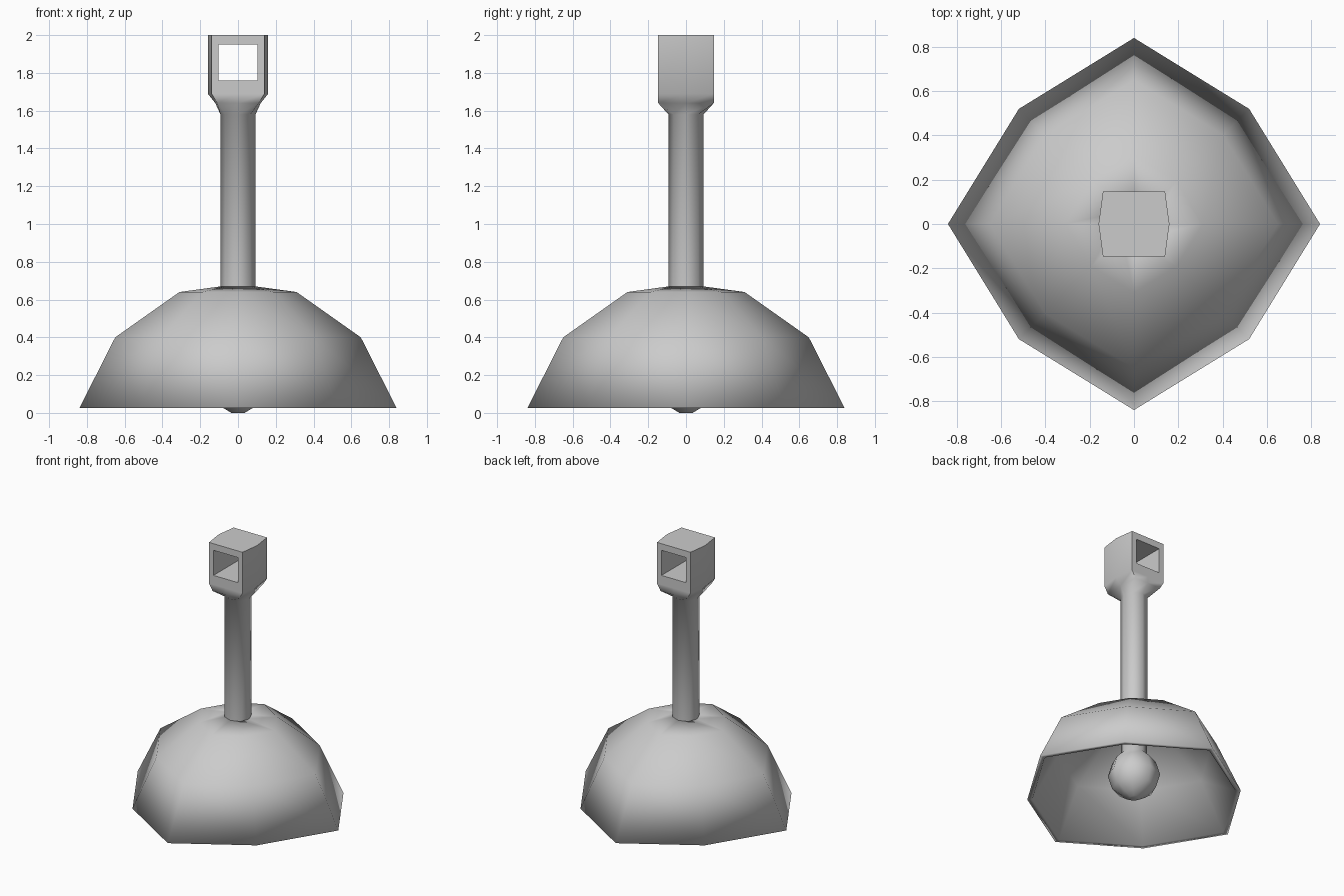
import bpy, bmesh, math

if "Cube" in bpy.data.objects:
    bpy.data.objects.remove(bpy.data.objects["Cube"])


def ring8(r, z, k=1.0):
    """Eight points: axis corners at r, diagonal corners at r * k."""
    return [(math.cos(i * math.pi / 4) * r * (k if i % 2 else 1),
             math.sin(i * math.pi / 4) * r * (k if i % 2 else 1), z) for i in range(8)]


def block8(side, corner, depth, z):
    """Eight points of a box section with bulged left and right sides."""
    return [(side, 0, z), (corner, depth, z), (0, depth, z), (-corner, depth, z),
            (-side, 0, z), (-corner, -depth, z), (0, -depth, z), (corner, -depth, z)]


def loft(name, rings, closed=False):
    bm = bmesh.new()
    loops = [[bm.verts.new(p) for p in ring] for ring in rings]
    pairs = list(zip(loops, loops[1:]))
    if closed:
        pairs.append((loops[-1], loops[0]))
    else:
        bm.faces.new(loops[0])
        bm.faces.new(loops[-1])
    for a, b in pairs:
        for i in range(8):
            j = (i + 1) % 8
            bm.faces.new((a[i], a[j], b[j], b[i]))
    bmesh.ops.recalc_face_normals(bm, faces=bm.faces)
    for f in bm.faces:
        f.smooth = True
    mesh = bpy.data.meshes.new(name)
    bm.to_mesh(mesh)
    bm.free()
    obj = bpy.data.objects.new(name, mesh)
    bpy.context.collection.objects.link(obj)
    return obj


# Bell shell: outer wall down to a thin rim, then back up inside
profile = [(0.09, 0.67), (0.31, 0.64), (0.65, 0.40), (0.84, 0.025),
           (0.80, 0.025), (0.60, 0.36), (0.28, 0.58), (0.085, 0.60)]
loft("bell_shell", [ring8(r, z, 0.875) for r, z in profile], closed=True)

# Shaft flaring into the top block
handle = loft("handle", [
    ring8(0.093, 0.59), ring8(0.093, 1.58),
    block8(0.12, 0.11, 0.147, 1.64),
    block8(0.16, 0.14, 0.147, 1.69),
    block8(0.16, 0.14, 0.147, 2.0)])

# Square window through the top block
bpy.ops.mesh.primitive_cube_add(size=1, location=(0, 0, 1.855))
cutter = bpy.context.object
cutter.name = "window_cutter"
cutter.scale = (0.205, 1, 0.19)
cutter.hide_render = True
mod = handle.modifiers.new("window", 'BOOLEAN')
mod.operation = 'DIFFERENCE'
mod.solver = 'EXACT'
mod.object = cutter
bpy.context.view_layer.objects.active = handle
bpy.ops.object.modifier_apply(modifier=mod.name)
bpy.data.objects.remove(cutter)
for p in handle.data.polygons:
    p.use_smooth = True
bpy.ops.object.select_all(action='DESELECT')
handle.select_set(True)
bpy.ops.object.shade_smooth_by_angle(angle=math.radians(60))

# Clapper: stalk with a faceted ball
clapper = [(0.035, 0.0), (0.08, 0.027), (0.15, 0.08), (0.18, 0.18),
           (0.15, 0.28), (0.09, 0.34), (0.09, 0.61)]
loft("clapper", [ring8(r, z) for r, z in clapper])
